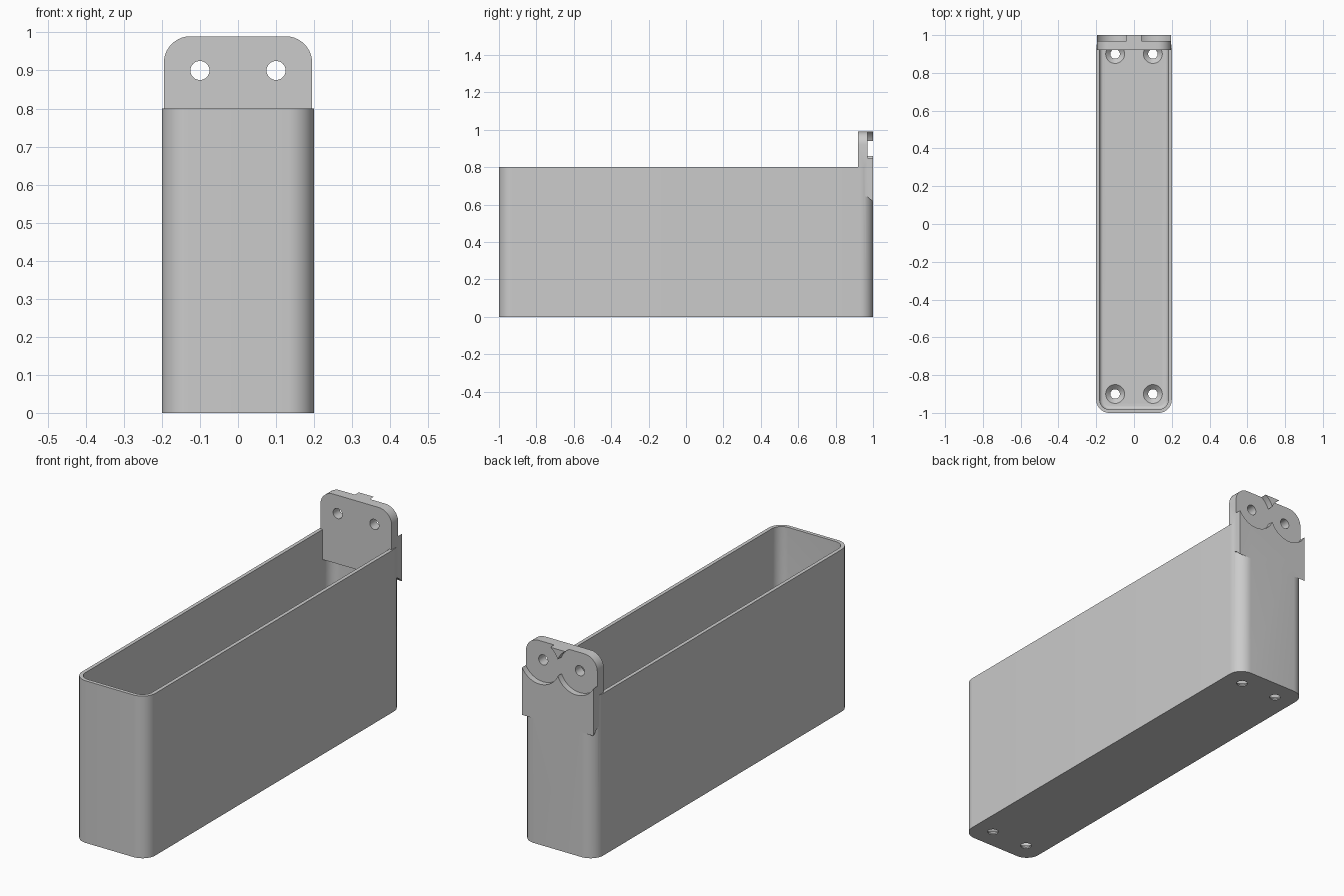
import bpy, bmesh, math
from mathutils import Vector

cube = bpy.data.objects.get("Cube")
if cube:
    bpy.data.objects.remove(cube, do_unlink=True)

gray = bpy.data.materials.new("light_gray")
gray.use_nodes = True
COLOR = (0.6, 0.6, 0.6, 1)
gray.diffuse_color = COLOR
gray.node_tree.nodes["Principled BSDF"].inputs["Base Color"].default_value = COLOR


def loft(name, rings):
    """Solid skinned through rings that have the same number of points."""
    bm = bmesh.new()
    loops = [[bm.verts.new(p) for p in ring] for ring in rings]
    n = len(loops[0])
    for a, b in zip(loops, loops[1:]):
        for i in range(n):
            j = (i + 1) % n
            bm.faces.new((a[i], a[j], b[j], b[i]))
    bm.faces.new(loops[0][::-1])
    bm.faces.new(loops[-1])
    bmesh.ops.recalc_face_normals(bm, faces=bm.faces)
    mesh = bpy.data.meshes.new(name)
    bm.to_mesh(mesh)
    bm.free()
    mesh.materials.append(gray)
    obj = bpy.data.objects.new(name, mesh)
    bpy.context.collection.objects.link(obj)
    return obj


def arc(cx, cy, r, start, end, steps):
    angles = [math.radians(start + (end - start) * i / steps) for i in range(steps + 1)]
    return [(cx + r * math.cos(a), cy + r * math.sin(a)) for a in angles]


def rounded_rect(hx, hy, r, z):
    pts = []
    for k, (sx, sy) in enumerate(((1, 1), (-1, 1), (-1, -1), (1, -1))):
        pts += arc(sx * (hx - r), sy * (hy - r), r, 90 * k, 90 * k + 90, 10)
    return [(x, y, z) for x, y in pts]


def circle(cx, cy, r):
    return arc(cx, cy, r, 0, 360, 48)[:-1]


def combine(target, other, operation):
    mod = target.modifiers.new(operation.lower(), "BOOLEAN")
    mod.operation, mod.solver, mod.object = operation, "EXACT", other
    bpy.ops.object.select_all(action="DESELECT")
    bpy.context.view_layer.objects.active = target
    target.select_set(True)
    bpy.ops.object.modifier_apply(modifier=mod.name)
    bpy.data.objects.remove(other, do_unlink=True)


# Tall narrow bin with rounded corners
WALL, FLOOR, FILLET = 0.018, 0.03, 0.02
bin_body = loft("bin_body", [rounded_rect(0.2, 1, 0.07, z) for z in (0, 0.8)])

# Cavity with a rounded lower edge
rings = []
for i in range(6):
    a = math.radians(18 * i)
    inset = WALL + FILLET * (1 - math.sin(a))
    rings.append(rounded_rect(0.2 - inset, 1 - inset, 0.07 - inset,
                              FLOOR + FILLET * (1 - math.cos(a))))
rings.append(rounded_rect(0.2 - WALL, 1 - WALL, 0.07 - WALL, 0.9))
combine(bin_body, loft("cavity_cutter", rings), "DIFFERENCE")

# Hanging tab on the back, rounded on top
outline = [(-0.195, 0.5), (0.195, 0.5)]
outline += arc(0.125, 0.92, 0.07, 0, 90, 10) + arc(-0.125, 0.92, 0.07, 90, 180, 10)
tab = loft("hanging_tab", [[(x, y, z) for x, z in outline] for y in (0.92, 1)])

# Tapered underside of the tab
under = [(0.85, 0.655), (0.95, 0.65), (0.975, 0.638), (1, 0.615), (1.1, 0.56),
         (1.1, 0.4), (0.85, 0.4)]
combine(tab, loft("taper_cutter", [[(x, y, z) for y, z in under] for x in (-0.5, 0.5)]),
        "DIFFERENCE")
combine(bin_body, tab, "UNION")

for x in (-0.1, 0.1):
    # Round pocket and screw hole in the tab
    for name, r, y0 in (("pocket_cutter", 0.108, 0.97), ("screw_cutter", 0.025, 0.85)):
        ring = circle(x, 0.9, r)
        cutter = loft(name, [[(px, y, pz) for px, pz in ring] for y in (y0, 1.1)])
        combine(bin_body, cutter, "DIFFERENCE")
    # Countersunk drain holes in the floor
    for y in (-0.9, 0.9):
        steps = ((-0.1, 0.025), (0.006, 0.025), (FLOOR, 0.05), (FLOOR + 0.02, 0.05))
        cutter = loft("floor_hole_cutter",
                      [[(px, py, z) for px, py in circle(x, y, r)] for z, r in steps])
        combine(bin_body, cutter, "DIFFERENCE")

bin_body.select_set(True)
bpy.context.view_layer.objects.active = bin_body
bpy.ops.object.shade_smooth_by_angle(angle=math.radians(30))
